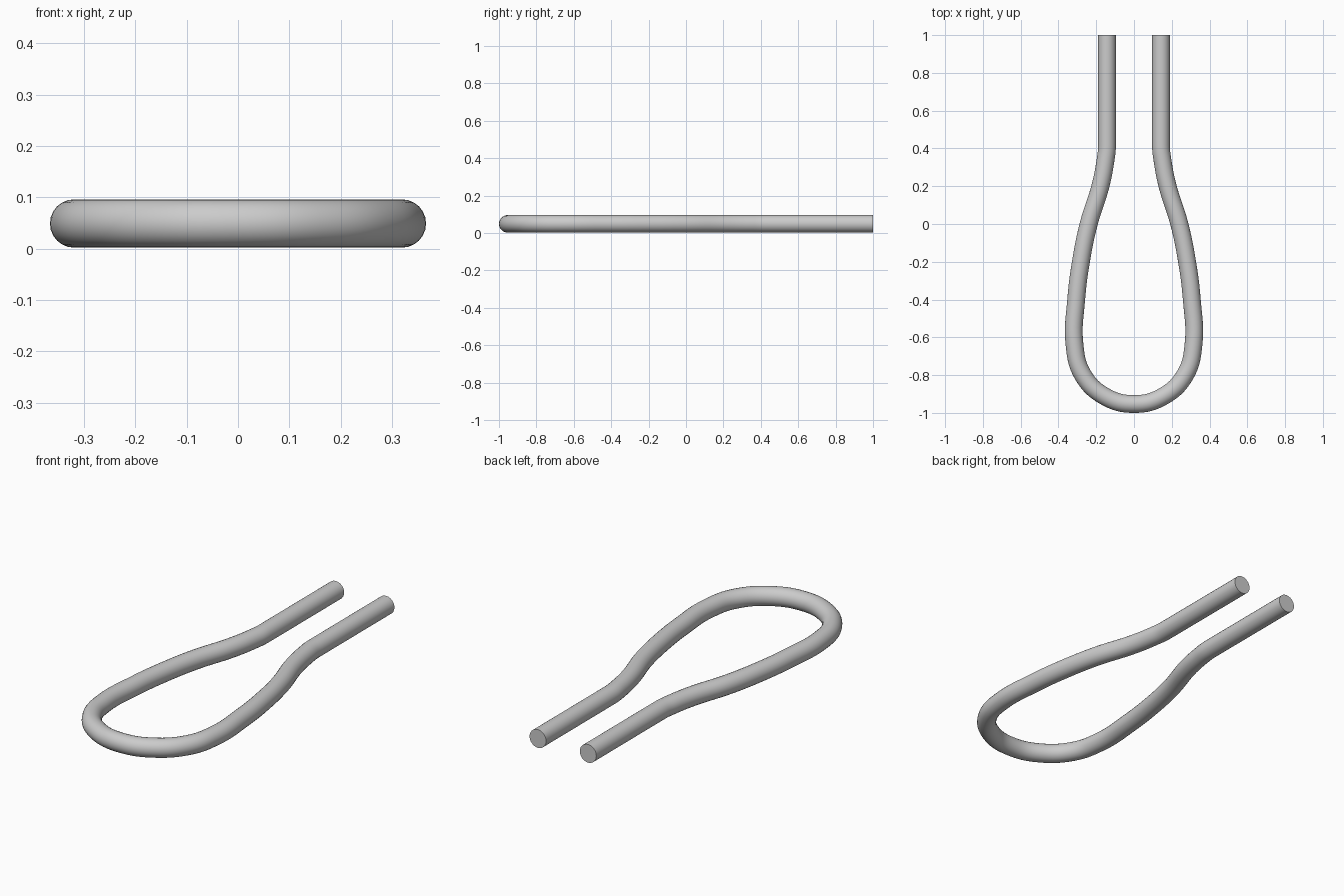
import bpy
import math

if "Cube" in bpy.data.objects:
    bpy.data.objects.remove(bpy.data.objects["Cube"])

RADIUS = 0.047
HEIGHT = 0.049
BEND_R, BEND_Y = 0.315, -0.638   # rounded end of the loop

# Right half of the centre line, from the open end to the start of the round bend
side = [(0.143, 1.0), (0.143, 0.42), (0.152, 0.33), (0.178, 0.2),
        (0.240, 0.0), (0.281, -0.2), (0.306, -0.4)]
# Round bend, down to just short of the middle
bend = [(BEND_R * math.cos(math.radians(a)), BEND_Y - BEND_R * math.sin(math.radians(a)))
        for a in (0, 30, 60)]
half = side + bend
path = half + [(0, BEND_Y - BEND_R)] + [(-x, y) for x, y in reversed(half)]

# Bent rod as a round-bevelled Bezier curve with capped ends
curve = bpy.data.curves.new("bent_rod", 'CURVE')
curve.dimensions = '3D'
curve.twist_mode = 'Z_UP'
curve.resolution_u = 8
curve.bevel_depth = RADIUS
curve.bevel_resolution = 10
curve.use_fill_caps = True
spline = curve.splines.new('BEZIER')
spline.bezier_points.add(len(path) - 1)
for p, (x, y) in zip(spline.bezier_points, path):
    p.co = (x, y, HEIGHT)
    p.handle_left_type = p.handle_right_type = 'AUTO'

# Keep both legs straight up to the neck
for i, s in ((0, 1), (1, 1), (-1, -1), (-2, -1)):
    p = spline.bezier_points[i]
    x, y = p.co.x, p.co.y
    p.handle_left_type = p.handle_right_type = 'FREE'
    p.handle_left = (x, y + 0.04 * s, HEIGHT)
    p.handle_right = (x, y - 0.04 * s, HEIGHT)

rod = bpy.data.objects.new("bent_rod", curve)
bpy.context.collection.objects.link(rod)
bpy.context.view_layer.objects.active = rod
rod.select_set(True)
bpy.ops.object.convert(target='MESH')

# Weld the caps, then smooth the tube and keep the end edges sharp
bpy.ops.object.mode_set(mode='EDIT')
bpy.ops.mesh.select_all(action='SELECT')
bpy.ops.mesh.remove_doubles(threshold=0.0001)
bpy.ops.mesh.normals_make_consistent(inside=False)
bpy.ops.object.mode_set(mode='OBJECT')
bpy.ops.object.shade_smooth_by_angle(angle=math.radians(40))
